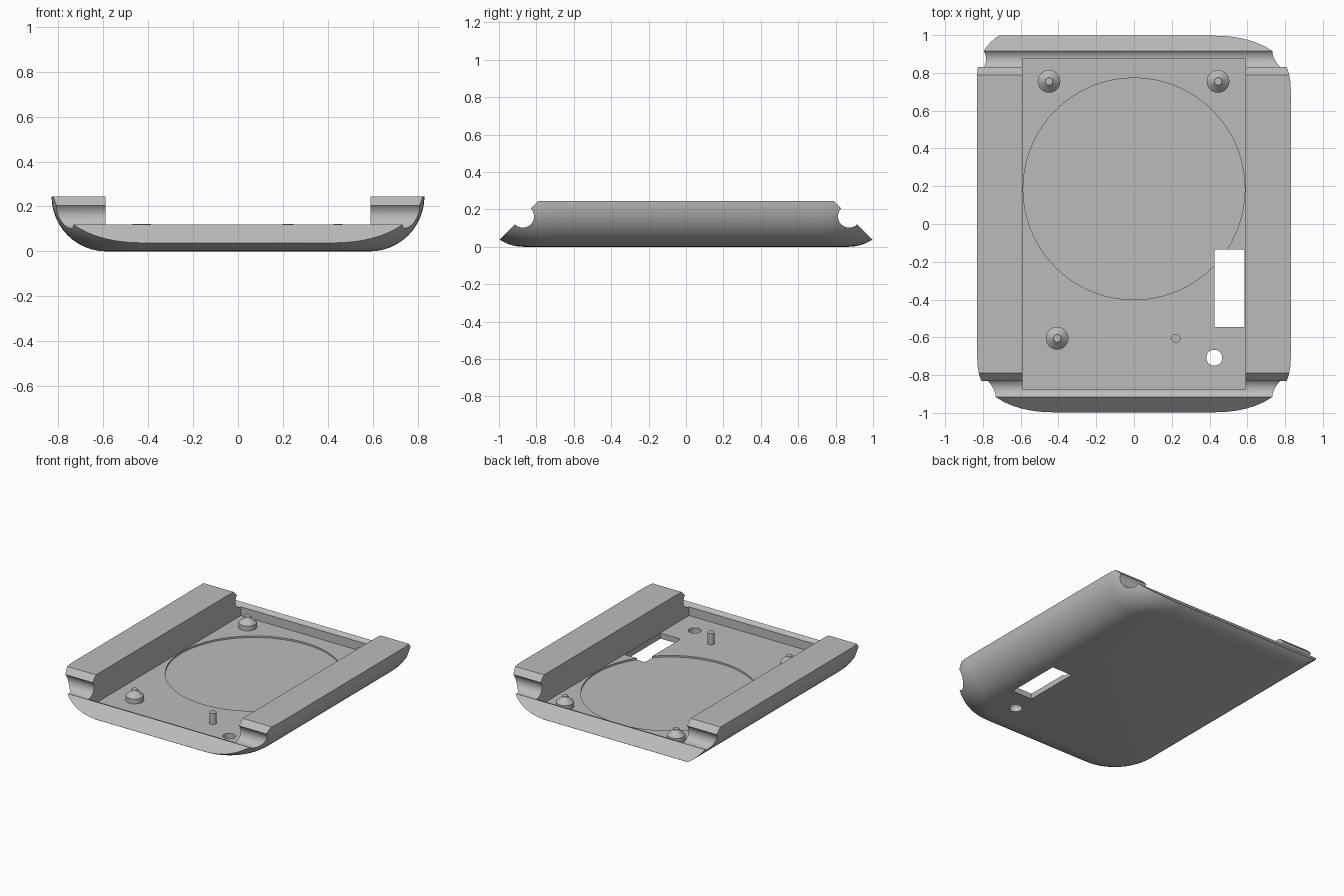
import bpy, bmesh
from math import sin, cos, pi, radians

old = bpy.data.objects.get("Cube")
if old:
    bpy.data.objects.remove(old, do_unlink=True)

HEIGHT = 0.245          # overall height and radius of the rounded underside
HALF_X, HALF_Y = 0.83, 1.111
CORNER = 0.4            # plan radius of the rounded corners
FLOOR = 0.04
INNER_X, INNER_Y = 0.59, 0.877

grey = bpy.data.materials.new("plain_grey")
grey.use_nodes = True
grey.diffuse_color = (0.5, 0.5, 0.5, 1)
grey.node_tree.nodes["Principled BSDF"].inputs["Base Color"].default_value = (0.5, 0.5, 0.5, 1)


def make_loft(name, rings):
    """Solid skinned through rings that have equal point counts."""
    bm = bmesh.new()
    loops = [[bm.verts.new(p) for p in ring] for ring in rings]
    n = len(loops[0])
    for low, high in zip(loops, loops[1:]):
        for i in range(n):
            j = (i + 1) % n
            bm.faces.new((low[i], low[j], high[j], high[i]))
    bm.faces.new(loops[0][::-1])
    bm.faces.new(loops[-1])
    bmesh.ops.recalc_face_normals(bm, faces=bm.faces[:])
    mesh = bpy.data.meshes.new(name)
    bm.to_mesh(mesh)
    bm.free()
    obj = bpy.data.objects.new(name, mesh)
    bpy.context.collection.objects.link(obj)
    mesh.materials.append(grey)
    return obj


def turned(name, x, y, profile, sides=32):
    """Round part from (radius, height) pairs."""
    return make_loft(name, [[(x + r * cos(2 * pi * i / sides), y + r * sin(2 * pi * i / sides), z)
                             for i in range(sides)] for r, z in profile])


def box(name, x0, x1, y0, y1, z0, z1):
    return make_loft(name, [[(x0, y0, z), (x1, y0, z), (x1, y1, z), (x0, y1, z)] for z in (z0, z1)])


def activate(obj):
    bpy.ops.object.select_all(action="DESELECT")
    obj.select_set(True)
    bpy.context.view_layer.objects.active = obj


def smooth(obj, angle=25):
    activate(obj)
    bpy.ops.object.shade_smooth_by_angle(angle=radians(angle))


def carve(target, tool, operation="DIFFERENCE"):
    tool.hide_render = True
    activate(target)
    mod = target.modifiers.new("carve", "BOOLEAN")
    mod.operation, mod.object, mod.solver = operation, tool, "EXACT"
    bpy.ops.object.modifier_apply(modifier=mod.name)
    bpy.data.objects.remove(tool, do_unlink=True)


def outline(inset, z, steps=14):
    """Plan outline with three rounded corners and one square back corner."""
    hx, hy, r = HALF_X - inset, HALF_Y - inset, CORNER - inset
    points = []
    for k, (sx, sy) in enumerate([(1, 1), (-1, 1), (-1, -1), (1, -1)]):
        if k == 1:
            points.append((-hx, hy, z))
            continue
        for i in range(steps + 1):
            a = (k + i / steps) * pi / 2
            points.append((sx * (hx - r) + r * cos(a), sy * (hy - r) + r * sin(a), z))
    return points


# Rounded tray body
bands = 12
angles = [i / bands * pi / 2 for i in range(bands + 1)]
tray = make_loft("tray_body", [outline(HEIGHT * (1 - sin(a)), HEIGHT * (1 - cos(a))) for a in angles])

# End shape: sloped lip, half-round groove and chamfered rail ends
arc = [radians(-45 - 180 * i / 20) for i in range(21)]
half = [(1.07, -0.035)] + [(0.8725 + 0.0601 * cos(a), 0.1625 + 0.0601 * sin(a)) for a in arc]
half.append((0.765, 0.27))
side = half + [(-y, z) for y, z in reversed(half)]
end_shape = make_loft("end_shape", [[(x, y, z) for y, z in side] for x in (-1, 1)])
carve(tray, end_shape, "INTERSECT")

# Inner bay, shallow round recess, window slot and small round hole
carve(tray, box("bay", -INNER_X, INNER_X, -INNER_Y, INNER_Y, FLOOR, 0.5))
carve(tray, turned("recess", 0, 0.186, [(0.587, FLOOR - 0.012), (0.587, 0.1)], 72))
carve(tray, box("slot", 0.425, 0.586, -0.545, -0.135, -0.1, 0.1))
carve(tray, turned("hole", 0.425, -0.708, [(0.042, -0.1), (0.042, 0.1)]))
smooth(tray)

# Three cone-topped posts
for name, x, y in [("post_back_right", -0.45, 0.755), ("post_back_left", 0.445, 0.755),
                   ("post_front_right", -0.407, -0.605)]:
    smooth(turned(name, x, y, [(0.06, FLOOR - 0.02), (0.06, 0.075), (0.022, 0.112), (0.02, 0.122)]))

# Thin locating pin
smooth(turned("locating_pin", 0.222, -0.605, [(0.024, FLOOR - 0.01), (0.024, 0.122)], 20))
